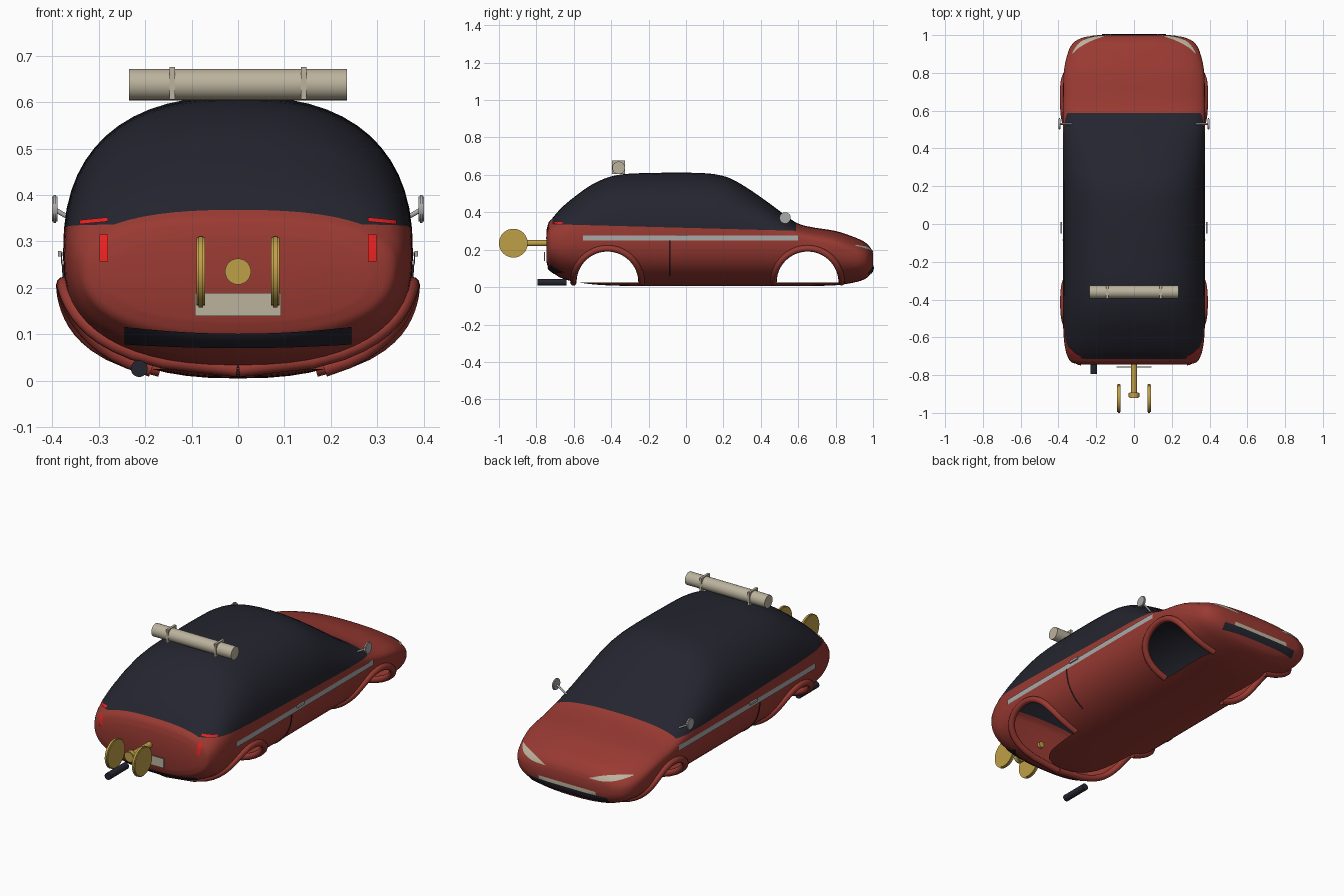
import bpy, bmesh, math
from mathutils import Vector

if "Cube" in bpy.data.objects:
    bpy.data.objects.remove(bpy.data.objects["Cube"])


def material(name, rgb, rough=0.5):
    m = bpy.data.materials.new(name)
    m.use_nodes = True
    m.diffuse_color = (*rgb, 1)
    bsdf = m.node_tree.nodes["Principled BSDF"]
    bsdf.inputs["Base Color"].default_value = (*rgb, 1)
    bsdf.inputs["Roughness"].default_value = rough
    return m


RED = material("body red", (0.32, 0.042, 0.032))
DARK = material("dark glass", (0.018, 0.018, 0.029))
CREAM = material("cream", (0.5, 0.45, 0.34))
GOLD = material("brass", (0.52, 0.35, 0.065))
SILVER = material("silver", (0.4, 0.4, 0.4))
LAMP = material("tail lamp red", (0.8, 0.015, 0.015))

# Body stations: y, half width, top, bottom, height of widest point
STATIONS = [
    (-.745, .28, .31, .13, .23), (-.735, .325, .345, .1, .24),
    (-.715, .345, .368, .08, .25), (-.67, .362, .42, .05, .26),
    (-.6, .372, .48, .03, .27), (-.5, .376, .55, .015, .27),
    (-.38, .377, .597, .008, .27), (-.2, .377, .61, .005, .27),
    (.1, .377, .609, .005, .27), (.22, .377, .588, .005, .27),
    (.32, .377, .535, .005, .27), (.45, .377, .445, .005, .27),
    (.58, .376, .35, .006, .265), (.65, .375, .325, .006, .25),
    (.8, .372, .3, .01, .22), (.9, .352, .267, .025, .18),
    (.96, .32, .238, .045, .16), (.99, .26, .205, .075, .15),
    (1, .18, .18, .1, .14)]
POWER = 2.45
ARCHES = (-.42, .65)
ARCH_R, ARCH_Z = .168, .025


def slope(i, k):
    a, b = STATIONS[max(i - 1, 0)], STATIONS[min(i + 1, len(STATIONS) - 1)]
    return (b[k] - a[k]) / (b[0] - a[0])


def station(y):
    """Smoothly interpolated half width, top, bottom and waist at y."""
    i = 0
    while i < len(STATIONS) - 2 and STATIONS[i + 1][0] < y:
        i += 1
    a, b = STATIONS[i], STATIONS[i + 1]
    h = b[0] - a[0]
    t = min(max((y - a[0]) / h, 0), 1)
    s = t * t * (3 - 2 * t)
    return [a[k] + (b[k] - a[k]) * s + h * (t * (1 - t) ** 2 * slope(i, k)
            - t * t * (1 - t) * slope(i + 1, k)) for k in range(1, 5)]


def half_width(y, z):
    w, top, bottom, waist = station(y)
    u = (z - waist) / ((top - waist) if z > waist else (bottom - waist))
    return w * max(0, 1 - abs(u) ** POWER) ** (1 / POWER)


def end_y(x, z, end):
    """Surface y of the nose or tail at (x, z)."""
    outer, inner = end, end * 0.7
    for _ in range(22):
        mid = (outer + inner) / 2
        if half_width(mid, z) > abs(x):
            inner = mid
        else:
            outer = mid
    return inner


def mesh_object(name, bm, mat):
    bmesh.ops.recalc_face_normals(bm, faces=bm.faces)
    me = bpy.data.meshes.new(name)
    bm.to_mesh(me)
    bm.free()
    me.materials.append(mat)
    ob = bpy.data.objects.new(name, me)
    bpy.context.collection.objects.link(ob)
    return ob


def grid(name, rows, mat, closed=False):
    bm = bmesh.new()
    vs = [[bm.verts.new(p) for p in r] for r in rows]
    n = len(vs[0])
    for a, b in zip(vs, vs[1:]):
        for j in range(n if closed else n - 1):
            k = (j + 1) % n
            bm.faces.new((a[j], a[k], b[k], b[j]))
    if closed:
        bm.faces.new(vs[0])
        bm.faces.new(vs[-1])
    return mesh_object(name, bm, mat)


def box(name, center, size, mat):
    bm = bmesh.new()
    bmesh.ops.create_cube(bm, size=1)
    for v in bm.verts:
        v.co = Vector(c + p * s for c, p, s in zip(center, v.co, size))
    return mesh_object(name, bm, mat)


def rod(name, a, b, radius, mat, bevel=0):
    a, b = Vector(a), Vector(b)
    bm = bmesh.new()
    bmesh.ops.create_cone(bm, cap_ends=True, segments=32, radius1=radius,
                          radius2=radius, depth=(b - a).length)
    if bevel:
        rims = [e for e in bm.edges if abs(e.verts[0].co.z - e.verts[1].co.z) < 1e-5]
        bmesh.ops.bevel(bm, geom=rims, offset=bevel, segments=2, affect='EDGES')
    turn = (b - a).to_track_quat('Z', 'Y').to_matrix()
    for v in bm.verts:
        v.co = turn @ v.co + (a + b) / 2
    return mesh_object(name, bm, mat)


def sweep(name, points, radius, mat):
    """Round tube along a path that lies mostly in a side plane."""
    rows = []
    for i, p in enumerate(points):
        t = (points[min(i + 1, len(points) - 1)] - points[max(i - 1, 0)]).normalized()
        n = t.cross(Vector((1, 0, 0))).normalized()
        b = t.cross(n)
        rows.append([p + radius * (n * math.cos(a) + b * math.sin(a))
                     for a in (math.tau * j / 12 for j in range(12))])
    return grid(name, rows, mat, closed=True)


def end_patch(name, end, x0, x1, low, high, mat, steps=20):
    """Thin painted panel on nose or tail; low and high give z for t in 0..1."""
    rows = []
    for i in range(steps + 1):
        t = i / steps
        x = x0 + (x1 - x0) * t
        zs = [low(t) + (high(t) - low(t)) * j / 4 for j in range(5)]
        rows.append([(x, end_y(x, z, end) + math.copysign(.005, end), z) for z in zs])
    return grid(name, rows, mat)


# Body shell
def ring(y):
    w, top, bottom, waist = station(y)
    pts = []
    for j in range(56):
        a = math.tau * j / 56
        c, s = math.cos(a), math.sin(a)
        reach = (top if s > 0 else bottom) - waist
        pts.append((math.copysign(abs(c) ** (2 / POWER), c) * w, y,
                    waist + abs(s) ** (2 / POWER) * reach))
    return pts


ys = [a[0] + (b[0] - a[0]) * k / 4 for a, b in zip(STATIONS, STATIONS[1:]) for k in range(4)]
body = grid("body_shell", [ring(y) for y in ys + [1]], RED, closed=True)

# Wheel openings
for yc in ARCHES:
    arc = [(yc + ARCH_R * math.cos(math.pi * i / 32),
            ARCH_Z + ARCH_R * math.sin(math.pi * i / 32)) for i in range(33)]
    cutter = grid("arch_cutter", [[(x, y, z) for y, z in arc] for x in (-.6, .6)], RED, closed=True)
    cutter.hide_render = True
    mod = body.modifiers.new("arch", 'BOOLEAN')
    mod.operation, mod.solver, mod.object = 'DIFFERENCE', 'EXACT', cutter
    bpy.context.view_layer.objects.active = body
    bpy.ops.object.modifier_apply(modifier=mod.name)
    bpy.data.objects.remove(cutter)

# Open the tunnels into the hollow shell, then cut the paint lines
bm = bmesh.new()
bm.from_mesh(body.data)
bm.normal_update()
tunnel = []
for f in bm.faces:
    c = f.calc_center_median()
    near = any(math.hypot(c.y - yc, c.z - ARCH_Z) < ARCH_R * 1.001 for yc in ARCHES)
    if near and c.z > ARCH_Z - .0005 and abs(f.normal.x) < .02:
        tunnel.append(f)
bmesh.ops.delete(bm, geom=tunnel, context='FACES')
BELT, FALL, TAIL, COWL = .317, -.027, -.715, .587
for co, no in (((0, 0, BELT), (0, -FALL, 1)), ((0, TAIL, 0), (0, 1, 0)), ((0, COWL, 0), (0, 1, 0))):
    bmesh.ops.bisect_plane(bm, geom=bm.verts[:] + bm.edges[:] + bm.faces[:],
                           plane_co=co, plane_no=no, dist=1e-5)
body.data.materials.clear()
body.data.materials.append(RED)
body.data.materials.append(DARK)
for f in bm.faces:
    c = f.calc_center_median()
    f.material_index = int(TAIL < c.y < COWL and c.z > BELT + FALL * c.y)
bm.to_mesh(body.data)
bm.free()

# Parts repeated on both sides
for side, s in (("left", 1), ("right", -1)):
    for end, yc in zip(("rear", "front"), ARCHES):
        path = []
        for i in range(33):
            a = math.pi * i / 32
            y, z = yc + .182 * math.cos(a), ARCH_Z + .182 * math.sin(a)
            path.append(Vector((s * (half_width(y, z) + .002), y, z)))
        sweep(f"{end}_{side}_arch_flare", path, .017, RED)
    strip = []
    for i in range(31):
        y = -.55 + 1.15 * i / 30
        strip.append([(s * (half_width(y, z) + .004), y, z) for z in (.248, .262, .276)])
    grid(f"{side}_side_trim", strip, SILVER)
    box(f"{side}_door_handle", (s * .384, -.02, .273), (.008, .06, .012), SILVER)
    seam = [Vector((s * half_width(-.085, z), -.085, z)) for z in (.06 + .0119 * i for i in range(17))]
    sweep(f"{side}_door_seam", seam, .003, DARK)
    rod(f"{side}_mirror", (s * .389, .53, .37), (s * .401, .53, .37), .03, SILVER, .003)
    rod(f"{side}_mirror_stalk", (s * .31, .53, .32), (s * .392, .53, .367), .005, SILVER)
    end_patch(f"{side}_tail_lamp", -.745, s * .28, s * .298, lambda t: .257, lambda t: .315, LAMP)
    end_patch(f"{side}_tail_lamp_brow", -.745, s * .28, s * .342,
              lambda t: .343 - .006 * t, lambda t: .352 - .006 * t, LAMP)
    end_patch(f"{side}_headlamp", 1, s * .13, s * .325,
              lambda t: .188 + .032 * t - .012 * math.sin(math.pi * t),
              lambda t: .19 + .034 * t + .012 * math.sin(math.pi * t), CREAM)
    box(f"{side}_roll_strap", (s * .142, -.36, .641), (.012, .07, .07), CREAM)
    rod(f"{side}_key_disc", (s * .071, -.923, .235), (s * .089, -.923, .235), .077, GOLD, .004)

# Bumper inserts
end_patch("rear_bumper_insert", -.745, -.245, .245,
          lambda t: .07 + .008 * (2 * t - 1) ** 2,
          lambda t: .101 + .015 * (2 * t - 1) ** 2, DARK)
end_patch("front_bumper_insert", 1, -.23, .23, lambda t: .072, lambda t: .107, DARK)
end_patch("front_bumper_strip", 1, -.17, .17, lambda t: .107, lambda t: .127, CREAM)

# Roof roll, plate, key shaft and exhaust
rod("roof_roll", (-.235, -.36, .638), (.235, -.36, .638), .034, CREAM)
box("rear_plate", (0, -.757, .164), (.186, .006, .05), CREAM)
rod("key_shaft", (0, -.9, .235), (0, -.73, .235), .016, GOLD)
rod("key_hub", (0, -.92, .235), (0, -.892, .235), .028, GOLD, .003)
rod("exhaust_pipe", (-.213, -.793, .026), (-.213, -.64, .026), .018, DARK)

# Smooth shading with sharp edges kept
bpy.ops.object.select_all(action='DESELECT')
for ob in bpy.context.collection.objects:
    if ob.type == 'MESH':
        ob.select_set(True)
        bpy.context.view_layer.objects.active = ob
bpy.ops.object.shade_smooth_by_angle(angle=math.radians(35))
